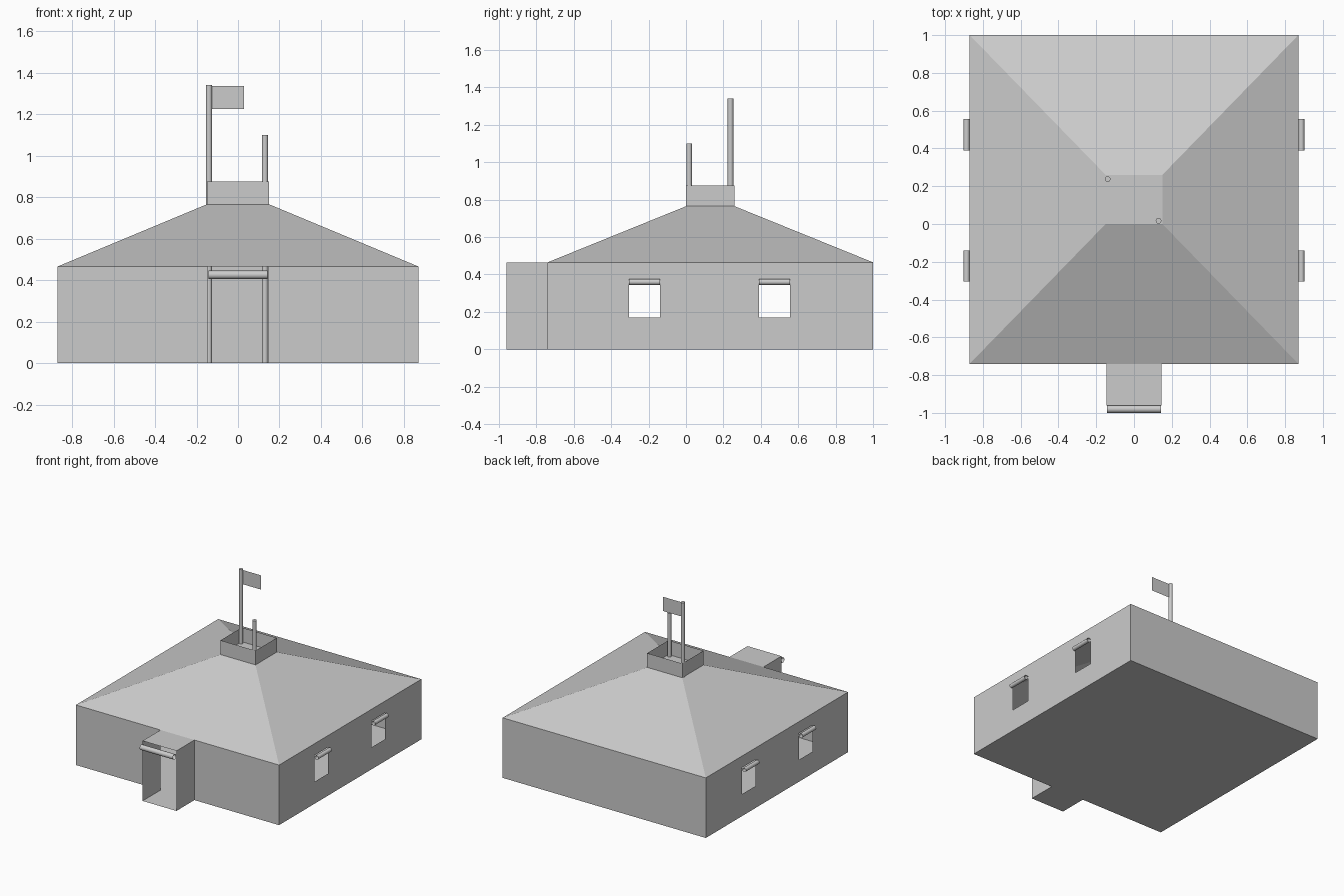
import bpy, bmesh
from math import radians, pi
from mathutils import Matrix, Vector

if "Cube" in bpy.data.objects:
    bpy.data.objects.remove(bpy.data.objects["Cube"])

W, Y0, Y1, EAVE, DECK, RIM = 0.87, -0.74, 1.0, 0.465, 0.765, 0.875
PORCH = 0.145


def finish(name, bm, smooth=False):
    bmesh.ops.remove_doubles(bm, verts=bm.verts, dist=1e-5)
    mesh = bpy.data.meshes.new(name)
    bm.to_mesh(mesh)
    bm.free()
    ob = bpy.data.objects.new(name, mesh)
    bpy.context.collection.objects.link(ob)
    if smooth:
        bpy.ops.object.select_all(action='DESELECT')
        ob.select_set(True)
        bpy.context.view_layer.objects.active = ob
        bpy.ops.object.shade_smooth_by_angle(angle=radians(40))
    return ob


def face(bm, pts):
    return bm.faces.new([bm.verts.new(p) for p in pts])


def rect(x0, x1, y0, y1, z):
    return [(x0, y0, z), (x1, y0, z), (x1, y1, z), (x0, y1, z)]


def band(bm, low, high):
    for i in range(4):
        j = (i + 1) % 4
        face(bm, [low[i], low[j], high[j], high[i]])


def tube(name, centre, radius, length, axis, caps):
    bm = bmesh.new()
    bmesh.ops.create_cone(bm, cap_ends=caps, segments=20, radius1=radius,
                          radius2=radius, depth=length)
    turn = {'X': Matrix.Rotation(pi / 2, 4, 'Y'),
            'Y': Matrix.Rotation(pi / 2, 4, 'X'),
            'Z': Matrix.Identity(4)}[axis]
    bm.transform(Matrix.Translation(Vector(centre)) @ turn)
    return finish(name, bm, True)


# thin outer walls with open windows on both sides and an open doorway
bm = bmesh.new()
ys = [Y0, -0.305, -0.14, 0.39, 0.555, Y1]
zs = [0, 0.17, 0.375, EAVE]
for s in (-1, 1):
    for i in range(5):
        for k in range(3):
            if k == 1 and i in (1, 3):
                continue
            pts = [(s * W, ys[i], zs[k]), (s * W, ys[i + 1], zs[k]),
                   (s * W, ys[i + 1], zs[k + 1]), (s * W, ys[i], zs[k + 1])]
            face(bm, pts if s > 0 else pts[::-1])
for a, b, y in ((-W, -PORCH, Y0), (PORCH, W, Y0), (W, -W, Y1)):
    face(bm, [(a, y, 0), (b, y, 0), (b, y, EAVE), (a, y, EAVE)])
finish("walls", bm)

# ground floor
bm = bmesh.new()
face(bm, rect(-W, W, Y0, Y1, 0)[::-1])
finish("floor", bm)

# porch: floor, two sides and flat roof, open at the front
bm = bmesh.new()
low = rect(-PORCH, PORCH, -0.96, Y0, 0)
high = rect(-PORCH, PORCH, -0.96, Y0, EAVE)
face(bm, low[::-1])
face(bm, high)
for i in (1, 3):
    j = (i + 1) % 4
    face(bm, [low[i], low[j], high[j], high[i]])
finish("porch", bm)

# hipped roof with a flat deck
top = rect(-0.15, 0.15, 0.0, 0.26, DECK)
bm = bmesh.new()
band(bm, rect(-W, W, Y0, Y1, EAVE), top)
face(bm, top)
finish("roof", bm)

# open parapet around the deck
bm = bmesh.new()
band(bm, top, rect(-0.15, 0.15, 0.0, 0.26, RIM))
finish("parapet", bm)

# poles run from the floor through the roof
tube("flag_pole", (-0.14, 0.238, 0.67), 0.015, 1.34, 'Z', True)
tube("short_pole", (0.13, 0.017, 0.55), 0.015, 1.10, 'Z', True)

# flag
bm = bmesh.new()
face(bm, [(-0.126, 0.238, 1.225), (0.03, 0.238, 1.225),
          (0.03, 0.238, 1.335), (-0.126, 0.238, 1.335)])
finish("flag", bm)

# rolled-up blinds over the door and windows
tube("door_blind", (0, -0.98, 0.425), 0.02, 0.285, 'X', False)
for side, s in (("left", -1), ("right", 1)):
    for place, y in (("front", -0.2225), ("back", 0.4725)):
        tube(f"{side}_{place}_blind", (s * 0.886, y, 0.36), 0.016, 0.165, 'Y', False)
